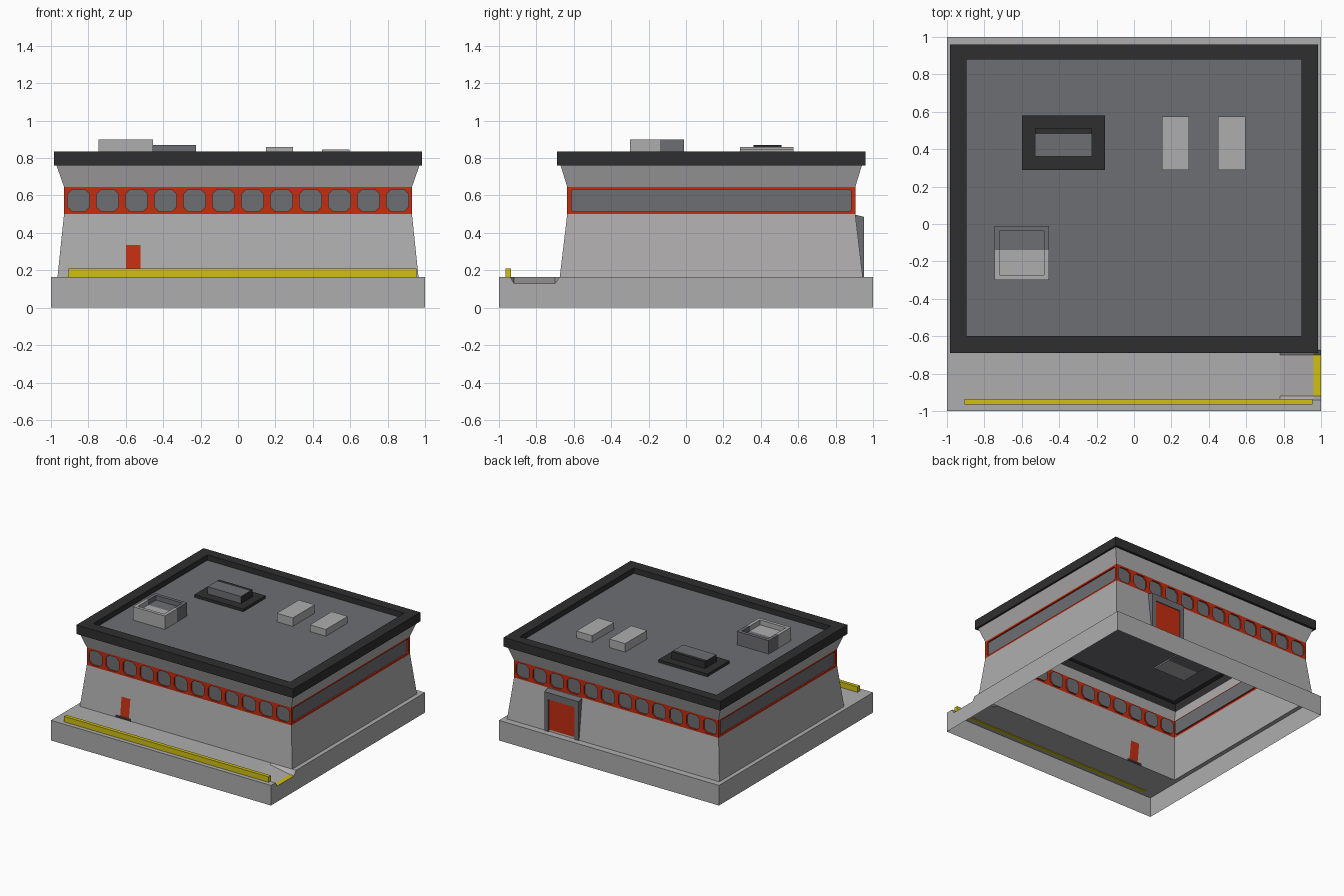
import bpy, bmesh
from mathutils import Vector

if "Cube" in bpy.data.objects:
    bpy.data.objects.remove(bpy.data.objects["Cube"])


def mat(name, col):
    m = bpy.data.materials.new(name)
    m.diffuse_color = (*col, 1)
    m.use_nodes = True
    m.node_tree.nodes["Principled BSDF"].inputs["Base Color"].default_value = m.diffuse_color
    return m


LIGHT, MID, DARK, RED, YELLOW = range(5)
MATS = [mat("light_grey", (0.43, 0.42, 0.42)), mat("mid_grey", (0.155, 0.158, 0.168)),
        mat("charcoal", (0.028, 0.028, 0.028)), mat("red", (0.55, 0.027, 0.006)),
        mat("yellow", (0.64, 0.53, 0.006))]


def finish(name, bm, weld=True):
    if weld:
        bmesh.ops.remove_doubles(bm, verts=bm.verts, dist=1e-5)
    me = bpy.data.meshes.new(name)
    bm.to_mesh(me)
    bm.free()
    for m in MATS:
        me.materials.append(m)
    ob = bpy.data.objects.new(name, me)
    bpy.context.collection.objects.link(ob)
    return ob


def face(bm, pts, m):
    f = bm.faces.new([bm.verts.new(p) for p in pts])
    f.material_index = m
    return f


def box_bm(x0, x1, y0, y1, z0, z1, m):
    bm = bmesh.new()
    bmesh.ops.create_cube(bm, size=1)
    for v in bm.verts:
        v.co = ((x0 + x1) / 2 + v.co.x * (x1 - x0), (y0 + y1) / 2 + v.co.y * (y1 - y0),
                (z0 + z1) / 2 + v.co.z * (z1 - z0))
    for f in bm.faces:
        f.material_index = m
    return bm


def cut(bm, co, no):
    bmesh.ops.bisect_plane(bm, geom=bm.verts[:] + bm.edges[:] + bm.faces[:],
                           plane_co=co, plane_no=no)


def loft(bm, rings, mats):
    # rings are (half width, front y, back y, z)
    loops = [[(-x, a, z), (x, a, z), (x, b, z), (-x, b, z)] for x, a, b, z in rings]
    for lo, hi, m in zip(loops, loops[1:], mats):
        for i in range(4):
            j = (i + 1) % 4
            face(bm, [lo[i], lo[j], hi[j], hi[i]], m)
    return loops


# base slab, open below, with a ramp notch at the front right corner
bm = bmesh.new()
xs = [-1, -0.965, 0.78, 0.96, 1]
ys = [-1, -0.94, -0.92, -0.70, -0.675, 0.945, 1]


def deck(x, y):
    return (x, y, 0.13 if x > 0.9 and y in (-0.92, -0.70) else 0.165)


for i in range(len(xs) - 1):
    for j in range(len(ys) - 1):
        if j == 4 and i in (1, 2):
            continue
        face(bm, [deck(xs[i], ys[j]), deck(xs[i + 1], ys[j]), deck(xs[i + 1], ys[j + 1]),
                  deck(xs[i], ys[j + 1])], YELLOW if (i, j) == (3, 2) else LIGHT)
bmesh.ops.remove_doubles(bm, verts=bm.verts, dist=1e-5)
rim = [e for e in bm.edges if e.is_boundary and
       any(all(abs(v.co[k] - s) < 1e-4 for v in e.verts) for k in (0, 1) for s in (-1, 1))]
new = bmesh.ops.extrude_edge_only(bm, edges=rim)["geom"]
for v in new:
    if isinstance(v, bmesh.types.BMVert):
        v.co.z = 0
for f in new:
    if isinstance(f, bmesh.types.BMFace):
        f.material_index = LIGHT
bmesh.ops.recalc_face_normals(bm, faces=bm.faces)
finish("base_slab", bm)

# sloped lower walls with the small front door and its dark sill
bm = bmesh.new()
loft(bm, [(0.965, -0.675, 0.945, 0.165), (0.93, -0.635, 0.905, 0.5)], [LIGHT])
for x in (-0.64, -0.6, -0.52, -0.5):
    cut(bm, (x, 0, 0), (1, 0, 0))
for z in (0.185, 0.335):
    cut(bm, (0, 0, z), (0, 0, 1))
for f in bm.faces:
    c = f.calc_center_median()
    if f.normal.y < -0.5 or c.y < -0.6:
        if -0.6 < c.x < -0.52 and 0.185 < c.z < 0.335:
            f.material_index = RED
        elif -0.64 < c.x < -0.5 and c.z < 0.185:
            f.material_index = DARK
finish("lower_walls", bm)


# window band: red frames with recessed, chamfered panes
def windows(bm, a, b, n, margin, chamfer):
    a, b = Vector(a), Vector(b)
    d = (b - a).normalized()
    inward = Vector((-d.y, d.x, 0))
    w, z0, z1 = (b - a).length / n, 0.5, 0.645

    def octo(s0, s1, lo, hi, c, depth):
        pts = [(s0 + c, lo), (s1 - c, lo), (s1, lo + c), (s1, hi - c),
               (s1 - c, hi), (s0 + c, hi), (s0, hi - c), (s0, lo + c)]
        return [a + d * s + inward * depth + Vector((0, 0, z)) for s, z in pts]

    for k in range(n):
        s0, s1 = k * w, (k + 1) * w
        outer = octo(s0, s1, z0, z1, 0, 0)
        lip = octo(s0 + margin, s1 - margin, z0 + 0.014, z1 - 0.014, chamfer, 0)
        pane = octo(s0 + margin, s1 - margin, z0 + 0.014, z1 - 0.014, chamfer, 0.012)
        for i in range(8):
            j = (i + 1) % 8
            if (outer[i] - outer[j]).length < 1e-6:
                face(bm, [outer[i], lip[j], lip[i]], RED)
            else:
                face(bm, [outer[i], outer[j], lip[j], lip[i]], RED)
            face(bm, [lip[i], lip[j], pane[j], pane[i]], RED)
        face(bm, pane, MID)


bm = bmesh.new()
windows(bm, (-0.93, -0.635, 0), (0.93, -0.635, 0), 12, 0.018, 0.026)
windows(bm, (0.93, 0.905, 0), (-0.93, 0.905, 0), 12, 0.018, 0.026)
windows(bm, (0.93, -0.635, 0), (0.93, 0.905, 0), 1, 0.022, 0.01)
windows(bm, (-0.93, 0.905, 0), (-0.93, -0.635, 0), 1, 0.022, 0.01)
finish("window_band", bm)

# flared cornice, dark parapet and roof floor
bm = bmesh.new()
loops = loft(bm, [(0.93, -0.635, 0.905, 0.645), (0.97, -0.67, 0.94, 0.76),
                  (0.985, -0.69, 0.96, 0.76), (0.985, -0.69, 0.96, 0.835),
                  (0.895, -0.6, 0.88, 0.835), (0.895, -0.6, 0.88, 0.79)],
             [LIGHT, DARK, DARK, DARK, DARK])
face(bm, loops[-1], MID)
finish("cornice_and_roof", bm)

# rooftop hollow box, darker towards the back
bm = box_bm(-0.745, -0.455, -0.30, -0.01, 0.78, 0.9, LIGHT)
top = max(bm.faces, key=lambda f: f.calc_center_median().z)
bmesh.ops.inset_region(bm, faces=[top], thickness=0.038)
hole = bmesh.ops.extrude_face_region(bm, geom=[top])["geom"]
bmesh.ops.delete(bm, geom=[top], context="FACES")
for v in hole:
    if isinstance(v, bmesh.types.BMVert):
        v.co.z = 0.86
cut(bm, (0, -0.14, 0), (0, 1, 0))
for f in bm.faces:
    if f.calc_center_median().y > -0.14:
        f.material_index = MID
bmesh.ops.recalc_face_normals(bm, faces=bm.faces)
finish("roof_hollow_box", bm)

# rooftop vent: dark plate and raised hood
finish("vent_plate", box_bm(-0.6, -0.155, 0.29, 0.58, 0.785, 0.812, DARK))
bm = box_bm(-0.53, -0.225, 0.36, 0.51, 0.80, 0.87, MID)
cut(bm, (0, 0.48, 0), (0, 1, 0))
for f in bm.faces:
    c = f.calc_center_median()
    if c.y > 0.48 or c.x > -0.23 or c.x < -0.525:
        f.material_index = DARK
finish("vent_hood", bm)

# two small roof boxes
finish("roof_box_left", box_bm(0.15, 0.295, 0.29, 0.575, 0.785, 0.86, LIGHT))
finish("roof_box_right", box_bm(0.45, 0.595, 0.29, 0.575, 0.785, 0.845, LIGHT))

# yellow kerb along the front
finish("front_kerb", box_bm(-0.905, 0.955, -0.965, -0.935, 0.16, 0.21, YELLOW))


# back door: frame with sloped hood and red panel
def frame_part(name, x0, x1, z0, z1):
    bm = box_bm(x0, x1, 0.895, 0.953, z0, z1, MID)
    for v in bm.verts:
        if v.co.z > 0.45 and v.co.y > 0.93:
            v.co.z -= 0.015
    finish(name, bm)


frame_part("back_door_post_a", 0.585, 0.62, 0.16, 0.5)
frame_part("back_door_post_b", 0.31, 0.345, 0.16, 0.5)
frame_part("back_door_lintel", 0.345, 0.585, 0.43, 0.5)
finish("back_door_panel", box_bm(0.345, 0.585, 0.9, 0.946, 0.18, 0.43, RED))
